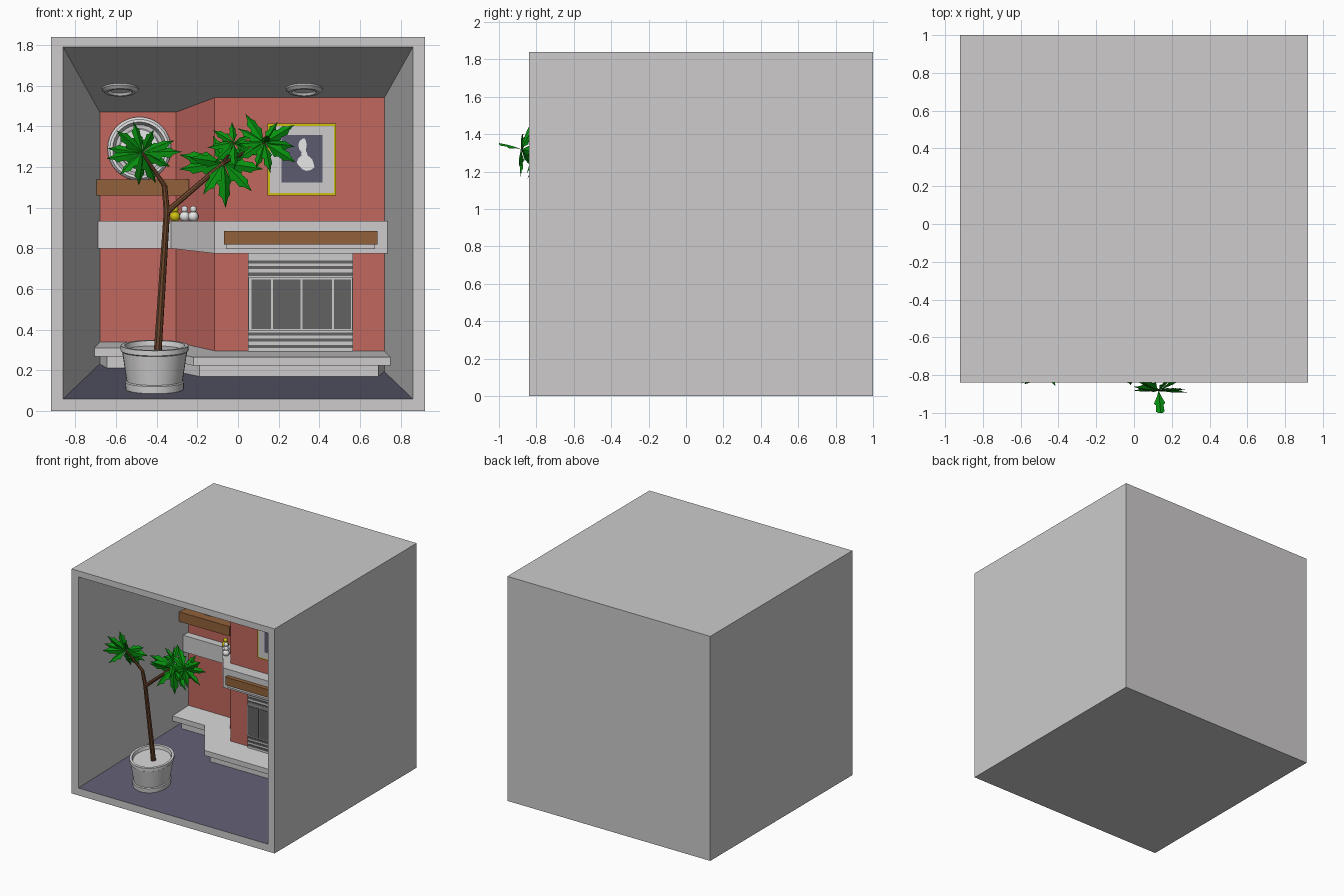
import bpy, bmesh, math, random
from mathutils import Vector, Matrix

random.seed(4)
old = bpy.data.objects.get("Cube")
if old:
    bpy.data.objects.remove(old)

FRONT = -0.84          # y of the open front; d below is depth behind it


def material(name, r, g, b):
    m = bpy.data.materials.new(name)
    col = tuple((c / 255) ** 2.2 for c in (r, g, b)) + (1,)
    m.use_nodes = True
    m.diffuse_color = col
    m.node_tree.nodes["Principled BSDF"].inputs["Base Color"].default_value = col
    return m


GREY = material("light_grey", 204, 202, 203)
RED = material("brick_red", 192, 103, 94)
SLATE = material("slate_blue", 93, 91, 110)
WOOD = material("wood", 143, 97, 60)
BARK = material("bark", 118, 78, 52)
YELLOW = material("yellow", 205, 192, 25)
GREEN = material("leaf_green", 16, 145, 22)
WHITE = material("white", 230, 230, 230)
DARK = material("dark_glass", 98, 98, 99)


def finish(name, bm, mats, smooth=False, recalc=True):
    if recalc:
        bmesh.ops.recalc_face_normals(bm, faces=bm.faces)
    me = bpy.data.meshes.new(name)
    bm.to_mesh(me)
    bm.free()
    for m in mats:
        me.materials.append(m)
    ob = bpy.data.objects.new(name, me)
    bpy.context.collection.objects.link(ob)
    if smooth:
        bpy.ops.object.select_all(action="DESELECT")
        ob.select_set(True)
        bpy.context.view_layer.objects.active = ob
        bpy.ops.object.shade_smooth_by_angle(angle=math.radians(35))
    return ob


def prism(name, plan, low, high, mat):
    """Extrude a plan of (x, d) points between two height functions of d."""
    bm = bmesh.new()
    a, b = [[bm.verts.new((x, FRONT + d, h(d))) for x, d in plan] for h in (low, high)]
    bm.faces.new(a)
    bm.faces.new(b)
    for i in range(len(plan)):
        j = (i + 1) % len(plan)
        bm.faces.new((a[i], a[j], b[j], b[i]))
    return finish(name, bm, [mat])


def box(name, x0, x1, d0, d1, z0, z1, mat):
    plan = [(x0, d0), (x1, d0), (x1, d1), (x0, d1)]
    return prism(name, plan, lambda d: z0, lambda d: z1, mat)


def lathe(name, profile, bands, mats, matrix, sides=32):
    """Spin (radius, height) points about z; bands gives a material per step."""
    bm = bmesh.new()
    rings = [[bm.verts.new((r * math.cos(t), r * math.sin(t), h))
              for t in (math.tau * k / sides for k in range(sides))] for r, h in profile]
    for a, b, band in zip(rings, rings[1:], bands):
        for i in range(sides):
            j = (i + 1) % sides
            bm.faces.new((a[i], a[j], b[j], b[i])).material_index = band
    bm.faces.new(rings[0]).material_index = bands[0]
    bm.faces.new(rings[-1]).material_index = bands[-1]
    bm.transform(matrix)
    return finish(name, bm, mats, smooth=True)


def floor_z(d):
    return 0.06 + 0.147 * d


def ceiling_z(d):
    return 1.79 - 0.2735 * d


# Room shell: outer box with a tapering alcove
BACK = [(-0.68, 1.17), (-0.305, 1.17), (-0.115, 0.91), (0.72, 0.91)]
plan = [(-0.86, 0)] + BACK + [(0.86, 0)]
bm = bmesh.new()
bmesh.ops.create_cube(bm, size=1.84, matrix=Matrix.Translation((0, 0.08, 0.92)))
bm.faces.ensure_lookup_table()
front = min(bm.faces, key=lambda f: f.calc_center_median().y)
outer = sorted(front.verts, key=lambda v: (v.co.z, v.co.x))
bmesh.ops.delete(bm, geom=[front], context="FACES_ONLY")
lo = [bm.verts.new((x, FRONT + d, floor_z(d))) for x, d in plan]
hi = [bm.verts.new((x, FRONT + d, ceiling_z(d))) for x, d in plan]
bm.faces.new(lo).material_index = 2
bm.faces.new(hi)
for i in range(len(plan) - 1):
    f = bm.faces.new((lo[i], lo[i + 1], hi[i + 1], hi[i]))
    f.material_index = 1 if 0 < i < len(plan) - 2 else 0
rim_out = [outer[0], outer[1], outer[3], outer[2]]
rim_in = [lo[0], lo[-1], hi[-1], hi[0]]
for i in range(4):
    j = (i + 1) % 4
    bm.faces.new((rim_out[i], rim_out[j], rim_in[j], rim_in[i]))
finish("room_shell", bm, [GREY, RED, SLATE])

# Hearth and mantel follow the stepped back wall
wall = BACK[::-1]


def hearth_top(d):
    return 0.265 + 0.164 * (d - 0.72)


prism("hearth_slab", [(-0.705, 1.0), (-0.416, 1.0), (-0.22, 0.72), (0.749, 0.72)] + wall,
      lambda d: hearth_top(d) - 0.042, hearth_top, GREY)
prism("hearth_base", [(-0.645, 1.03), (-0.39, 1.03), (-0.19, 0.75), (0.69, 0.75)] + wall,
      lambda d: floor_z(d) - 0.01, lambda d: hearth_top(d) - 0.04, GREY)
prism("mantel", [(-0.689, 1.11), (-0.33, 1.11), (-0.115, 0.81), (0.735, 0.81)] + wall,
      lambda d: 0.775 + 0.083 * (d - 0.81), lambda d: 0.935, GREY)
box("mantel_beam", -0.07, 0.685, 0.775, 0.83, 0.82, 0.885, WOOD)
box("mantel_beam_support", -0.06, 0.675, 0.79, 0.83, 0.797, 0.822, GREY)
box("wall_shelf", -0.695, -0.24, 1.07, 1.17, 1.06, 1.14, WOOD)

# Fireplace with louvres and glass doors
box("fireplace_panel", 0.05, 0.565, 0.893, 0.915, 0.29, 0.78, GREY)
for i, z in enumerate((0.733, 0.706, 0.673, 0.379, 0.349, 0.318)):
    box(f"louvre_gap_{i + 1}", 0.052, 0.563, 0.888, 0.895, z - 0.008, z + 0.008, DARK)
box("door_frame", 0.052, 0.563, 0.88, 0.895, 0.395, 0.656, GREY)
for i, (x0, x1) in enumerate(((0.066, 0.162), (0.172, 0.307), (0.317, 0.462), (0.472, 0.556))):
    box(f"door_glass_{i + 1}", x0, x1, 0.875, 0.882, 0.404, 0.647, DARK)

# Framed picture
box("picture_frame", 0.145, 0.483, 0.885, 0.915, 1.06, 1.414, YELLOW)
box("picture_mount", 0.157, 0.471, 0.88, 0.89, 1.072, 1.402, GREY)
box("picture_ground", 0.215, 0.415, 0.876, 0.882, 1.125, 1.357, SLATE)
for i, (x, z, w, h) in enumerate(((0.32, 1.31, 0.022, 0.038), (0.335, 1.22, 0.045, 0.04),
                                  (0.325, 1.265, 0.016, 0.03))):
    bm = bmesh.new()
    bm.faces.new([bm.verts.new((x + w * k * math.cos(t), FRONT + 0.873 - 0.0005 * i,
                                z + h * k * math.sin(t)))
                  for t, k in ((math.tau * n / 12, random.uniform(0.75, 1.1)) for n in range(12))])
    finish(f"picture_shape_{i + 1}", bm, [WHITE], recalc=False)

# Round wall mirror
lathe("round_mirror",
      [(0.157, 0), (0.157, 0.025), (0.145, 0.04), (0.132, 0.04), (0.118, 0.015), (0.1, 0.015), (0.095, 0.022)],
      [0, 0, 0, 1, 1, 0], [WHITE, GREY],
      Matrix.Translation((-0.485, FRONT + 1.17, 1.29)) @ Matrix.Rotation(math.pi / 2, 4, "X"))

# Ceiling lights lie along the sloping ceiling
for side, x in (("right", -0.58), ("left", 0.325)):
    d = 0.74
    lathe(f"ceiling_light_{side}",
          [(0.09, -0.005), (0.09, 0.008), (0.075, 0.022), (0.06, 0.022), (0.05, 0.01)],
          [0, 0, 0, 1], [GREY, WHITE],
          Matrix.Translation((x, FRONT + d, ceiling_z(d)))
          @ Matrix.Rotation(math.pi - math.atan(0.2735), 4, "X"))

# Plant pot, sheared to sit on the sloping floor
shear = Matrix.Identity(4)
shear[2][1] = 0.16
lathe("plant_pot",
      [(0.143, 0), (0.145, 0.035), (0.138, 0.04), (0.16, 0.185), (0.167, 0.19), (0.167, 0.215),
       (0.148, 0.215), (0.142, 0.19)],
      [0] * 7, [GREY], Matrix.Translation((-0.41, FRONT + 0.31, 0.108)) @ shear)


# Trunk and branches
def limb(name, p, q, r1, r2):
    p, q = Vector(p), Vector(q)
    turn = (q - p).to_track_quat("Z", "Y").to_matrix().to_4x4()
    bm = bmesh.new()
    bmesh.ops.create_cone(bm, cap_ends=True, segments=8, radius1=r1, radius2=r2,
                          depth=(q - p).length, matrix=Matrix.Translation((p + q) / 2) @ turn)
    finish(name, bm, [BARK], smooth=True)


fork, bend, mid = (-0.35, -0.70, 0.98), (-0.362, -0.72, 1.11), (-0.07, -0.74, 1.22)
tip_a, tip_b, tip_c = (-0.47, -0.78, 1.27), (-0.02, -0.80, 1.32), (0.13, -0.88, 1.32)
limb("trunk", (-0.395, -0.53, 0.29), fork, 0.02, 0.016)
limb("upper_trunk", fork, bend, 0.016, 0.014)
limb("right_branch", bend, tip_a, 0.013, 0.007)
limb("left_branch", fork, mid, 0.015, 0.011)
limb("left_twig", mid, tip_b, 0.009, 0.005)
limb("left_outer_twig", mid, tip_c, 0.009, 0.005)

# Leaf whorls: folded, notched blades around each twig end
HALF = [(0.2, 0.07), (0.42, 0.19), (0.5, 0.12), (0.7, 0.14), (0.78, 0.07)]


def blade(bm, base, along, length):
    along = along.normalized()
    face = Vector((random.uniform(-0.5, 0.5), -1, random.uniform(0.1, 0.8)))
    side = along.cross(face).normalized()
    up = side.cross(along)

    def point(t, w):
        co = base + (along * t + side * w - up * (abs(w) * 0.5 + 0.15 * t * t)) * length
        co.y = max(co.y, -1.0)
        return bm.verts.new(co)

    root, tip = point(0, 0), point(1, 0)
    spine = [root] + [point(t, 0) for t, _ in HALF] + [tip]
    for s in (-1, 1):
        edge = [root] + [point(t, s * w) for t, w in HALF] + [tip]
        for i in range(len(spine) - 1):
            loop = list(dict.fromkeys((spine[i], spine[i + 1], edge[i + 1], edge[i])))
            bm.faces.new(loop if s > 0 else loop[::-1])


for name, centre, count, size in (("right_leaves", tip_a, 11, 0.18), ("inner_leaves", mid, 6, 0.18),
                                  ("middle_leaves", tip_b, 8, 0.13), ("outer_leaves", tip_c, 10, 0.165)):
    bm = bmesh.new()
    for k in range(count):
        t = math.tau * (k + random.uniform(-0.25, 0.25)) / count
        along = Vector((math.cos(t), random.uniform(-0.7, 0.35), 0.75 * math.sin(t)))
        blade(bm, Vector(centre), along, size * random.uniform(0.8, 1.1))
    if name == "inner_leaves":
        for dx, dz in ((-1, 0.2), (-1, -0.1), (0.1, -1)):
            blade(bm, Vector(centre), Vector((dx, -0.1, dz)), 0.22)
    if name == "outer_leaves":
        blade(bm, Vector(centre), Vector((0.1, -1, 0.4)), 0.16)
    finish(name, bm, [GREEN], recalc=False)

# Small figures on the mantel
for i, (x, d, mat) in enumerate(((-0.31, 1.12, YELLOW), (-0.262, 1.06, WHITE), (-0.22, 1.0, WHITE))):
    bm = bmesh.new()
    for r, z in ((0.026, 0.957), (0.017, 0.992)):
        bmesh.ops.create_uvsphere(bm, u_segments=12, v_segments=8, radius=r,
                                  matrix=Matrix.Translation((x, FRONT + d, z)))
    finish(f"figurine_{i + 1}", bm, [mat], smooth=True)
